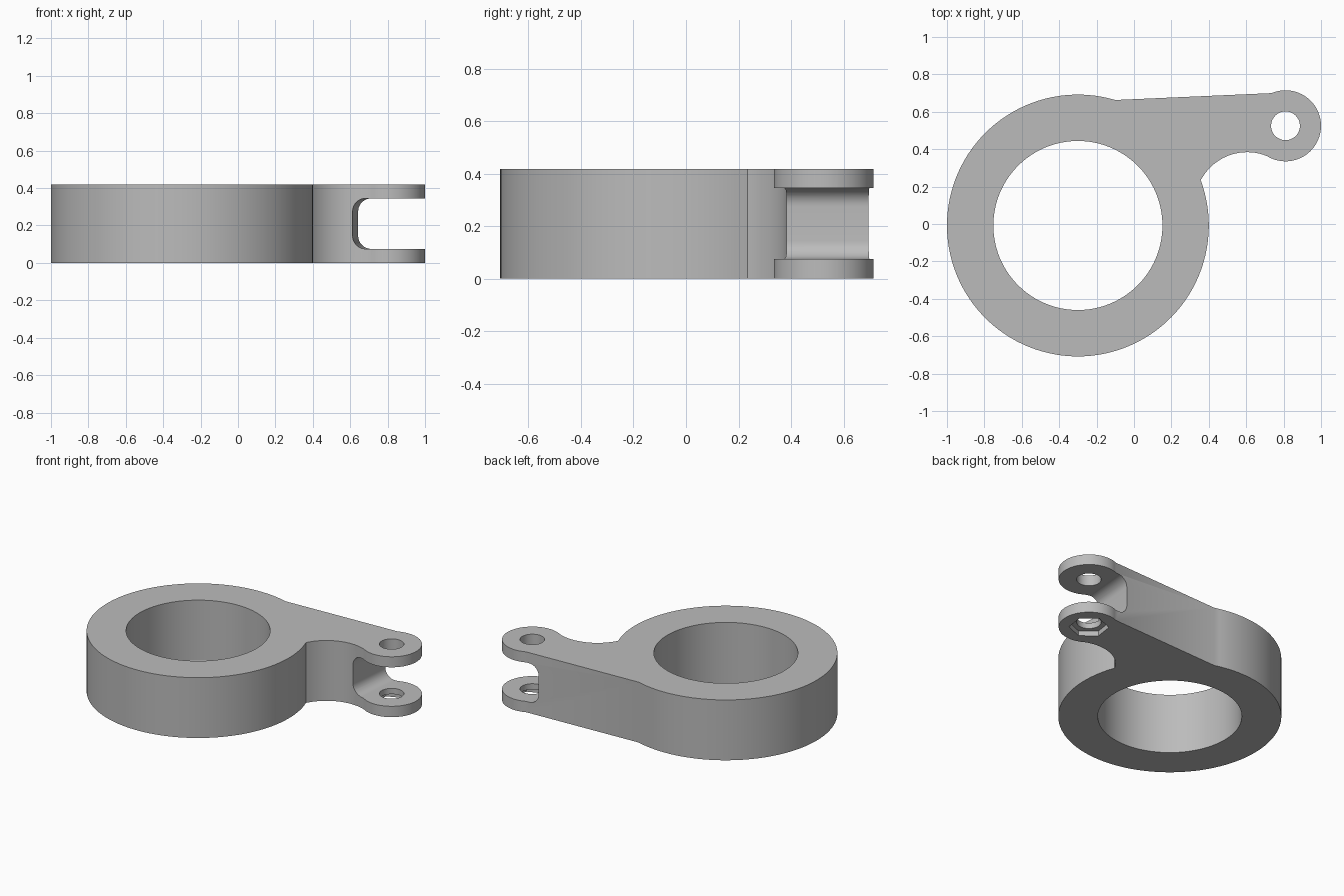
import bpy, bmesh
from math import radians, atan2, cos, sin, tau
from mathutils import Vector

cube = bpy.data.objects.get("Cube")
if cube:
    bpy.data.objects.remove(cube, do_unlink=True)

HEIGHT = 0.418
RING, EYE, FILLET = (-0.30, -0.008), (0.81, 0.525), (0.605, 0.104)

grey = bpy.data.materials.new("plain grey")
grey.use_nodes = True
grey.diffuse_color = (0.5, 0.5, 0.5, 1)
grey.node_tree.nodes["Principled BSDF"].inputs["Base Color"].default_value = (0.5, 0.5, 0.5, 1)


def arc(centre, radius, start, end, steps):
    """Points along an arc, from the start angle to the end angle."""
    return [(centre[0] + radius * cos(start + (end - start) * i / steps),
             centre[1] + radius * sin(start + (end - start) * i / steps))
            for i in range(steps + 1)]


def circle(centre, radius, sides, turn=0.0):
    return arc(centre, radius, turn, turn + tau, sides)[:-1]


def bearing(centre, point):
    return atan2(point[1] - centre[1], point[0] - centre[0])


def prism(name, points, direction):
    """Extrude a closed outline of 3D points along a direction."""
    bm = bmesh.new()
    face = bm.faces.new([bm.verts.new(p) for p in points])
    moved = bmesh.ops.extrude_face_region(bm, geom=[face])["geom"]
    bmesh.ops.translate(bm, vec=direction,
                        verts=[v for v in moved if isinstance(v, bmesh.types.BMVert)])
    bmesh.ops.recalc_face_normals(bm, faces=bm.faces)
    mesh = bpy.data.meshes.new(name)
    bm.to_mesh(mesh)
    bm.free()
    mesh.materials.append(grey)
    obj = bpy.data.objects.new(name, mesh)
    bpy.context.collection.objects.link(obj)
    return obj


def upright(name, outline, low, high):
    return prism(name, [(x, y, low) for x, y in outline], Vector((0, 0, high - low)))


# Clamp body: ring, tangent arm and rounded eye in one outline
ring_back, ring_front = (-0.10, 0.664), (0.357, 0.235)
eye_back, eye_front = (0.735, 0.70), (0.73, 0.355)
outline = arc(RING, 0.70, bearing(RING, ring_back), bearing(RING, ring_front) + tau, 100)
outline += arc(FILLET, 0.28, bearing(FILLET, ring_front), bearing(FILLET, eye_front), 20)[1:-1]
outline += arc(EYE, 0.19, bearing(EYE, eye_front), bearing(EYE, eye_back) + tau
               if bearing(EYE, eye_back) < bearing(EYE, eye_front) else bearing(EYE, eye_back), 40)
body = upright("clamp_body", outline, 0, HEIGHT)

# Fork slot: rounded inner corners, slanted end wall
low, high, left, r = 0.075, 0.345, 0.595, 0.07
profile = [(1.3, high)]
profile += arc((left + r, high - r), r, radians(90), radians(180), 10)
profile += arc((left + r, low + r), r, radians(180), radians(270), 10)
profile.append((1.3, low))

cutters = [
    upright("bore_cutter", circle(RING, 0.452, 96), -0.1, HEIGHT + 0.1),
    upright("pin_hole_cutter", circle(EYE, 0.077, 48), -0.1, HEIGHT + 0.1),
    upright("hex_nut_cutter", circle(EYE, 0.125, 6, radians(22)), -0.1, 0.035),
    prism("fork_slot_cutter", [(x, 0.2, z) for x, z in profile], Vector((0.067, 0.7, 0))),
]

# Cut the openings, then remove the helpers
bpy.ops.object.select_all(action="DESELECT")
body.select_set(True)
bpy.context.view_layer.objects.active = body
for cutter in cutters:
    cutter.hide_render = True
    cut = body.modifiers.new(cutter.name, "BOOLEAN")
    cut.operation, cut.solver, cut.object = "DIFFERENCE", "EXACT", cutter
    bpy.ops.object.modifier_apply(modifier=cut.name)
    bpy.data.objects.remove(cutter, do_unlink=True)

bpy.ops.object.shade_smooth_by_angle(angle=radians(25))
